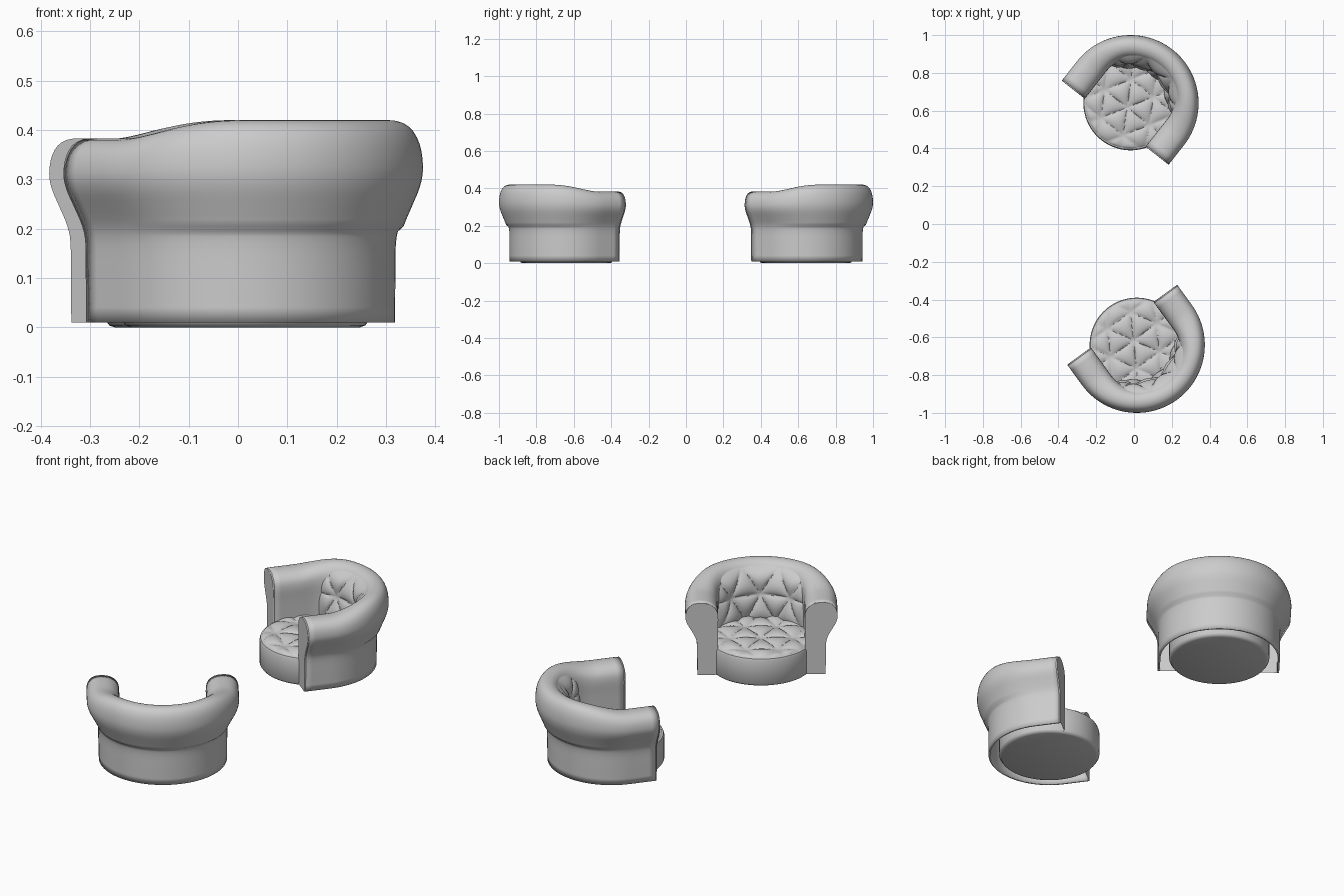
import bpy, bmesh, math
from mathutils import Vector

if "Cube" in bpy.data.objects:
    bpy.data.objects.remove(bpy.data.objects["Cube"])

ARM = 0.125          # how far the straight arms run forward of the centre
SEAT_R = 0.25
# arm roll section: (radius, height), outer foot -> over the top -> inner foot
SECTION = [(.303, .01), (.304, .10), (.305, .17), (.313, .205), (.334, .245), (.353, .28),
           (.360, .312), (.352, .350), (.328, .375), (.288, .383), (.245, .375), (.215, .350),
           (.205, .312), (.206, .25), (.206, .15), (.205, .01)]


def catmull(pts, n):
    """Smooth curve through the section points."""
    p = [Vector(q) for q in pts]
    p = [p[0] * 2 - p[1]] + p + [p[-1] * 2 - p[-2]]
    out = []
    for i in range(1, len(p) - 2):
        a, b, c, d = p[i - 1:i + 3]
        for k in range(n):
            t = k / n
            out.append(0.5 * (2 * b + (c - a) * t + (2 * a - 5 * b + 4 * c - d) * t * t
                              + (3 * b - a - 3 * c + d) * t ** 3))
    return out + [p[-2]]


def make_object(name, verts, faces):
    me = bpy.data.meshes.new(name)
    me.from_pydata(verts, [], faces)
    ob = bpy.data.objects.new(name, me)
    bpy.context.collection.objects.link(ob)
    return ob


def grid_object(name, rows, closed=False):
    """Skin a list of equally long vertex rows with quads."""
    n = len(rows[0])
    verts = [v for r in rows for v in r]
    faces = []
    for i in range(len(rows) - (0 if closed else 1)):
        k = (i + 1) % len(rows)
        faces += [(i * n + j, k * n + j, k * n + j + 1, i * n + j + 1) for j in range(n - 1)]
    return make_object(name, verts, faces)


def tuft(x, y, s):
    """Buttoned upholstery: puffed triangles between three families of creases."""
    h = s * math.sqrt(3) / 2
    f = 1.0
    for a in (90, 210, 330):
        a = math.radians(a)
        f *= abs(math.sin(math.pi * (x * math.cos(a) + y * math.sin(a)) / h))
    return min(1.0, f / 0.65) ** 0.4


def smooth(ob, angle=40):
    bpy.ops.object.select_all(action='DESELECT')
    ob.select_set(True)
    bpy.context.view_layer.objects.active = ob
    bpy.ops.object.shade_smooth_by_angle(angle=math.radians(angle))


profile = catmull(SECTION, 3)
parts = []

# wrap-around shell: straight arms joined by a half circle, rising at the back
stations = [(-90, ARM * (1 - i / 4)) for i in range(4)]
stations += [(-90 + 180 * i / 48, 0) for i in range(49)]
stations += [(90, ARM * i / 4) for i in range(1, 5)]
rows = []
for deg, fwd in stations:
    a = math.radians(deg)
    c = min(1, max(0, math.cos(a) * 1.25))
    rise = c * c * (3 - 2 * c)
    row = []
    for r, z in profile:
        r += 0.03 * rise * (0.36 - r) / 0.155 if z > 0.2 or r < 0.25 else 0
        z += 0.037 * rise * (max(0, z - 0.2) / 0.183) ** 2
        row.append((r * math.sin(a), -r * math.cos(a) + fwd, z))
    rows.append(row)
shell = grid_object("arm_and_back_shell", rows)
sol = shell.modifiers.new("thickness", 'SOLIDIFY')
sol.thickness, sol.offset = 0.01, -1
parts.append(shell)

# front panels with raised face, and piping round their edges
for side, name in ((-1, "left"), (1, "right")):
    bm = bmesh.new()
    f = bm.faces.new([bm.verts.new((side * r, ARM, z)) for r, z in profile])
    f.normal_update()
    if f.normal.y < 0:
        f.normal_flip()
    bmesh.ops.inset_region(bm, faces=[f], thickness=0.014, depth=0)
    bmesh.ops.inset_region(bm, faces=[f], thickness=0.003, depth=0.007)
    me = bpy.data.meshes.new(name + "_arm_panel")
    bm.to_mesh(me)
    bm.free()
    ob = bpy.data.objects.new(name + "_arm_panel", me)
    bpy.context.collection.objects.link(ob)
    parts.append(ob)

    cu = bpy.data.curves.new(name + "_arm_piping", 'CURVE')
    cu.dimensions, cu.bevel_depth, cu.bevel_resolution = '3D', 0.005, 2
    cu.use_fill_caps = True
    sp = cu.splines.new('POLY')
    sp.points.add(len(profile) - 1)
    mid = Vector((0.2535, 0.22))
    for p, q in zip(sp.points, profile):
        d = 0.005 if q.x < mid.x else -0.005
        p.co = (side * (q.x + d), ARM + 0.002, q.y - (0.005 if q.y > 0.33 else 0), 1)
    ob = bpy.data.objects.new(name + "_arm_piping", cu)
    bpy.context.collection.objects.link(ob)
    parts.append(ob)

# round seat base
base_prof = [(0, 0), (.232, 0), (.243, .004), (SEAT_R, .014), (SEAT_R, .132), (.246, .143), (.235, .148), (0, .148)]
N = 72
rows = [[(r * math.cos(2 * math.pi * i / N), r * math.sin(2 * math.pi * i / N), z) for r, z in base_prof]
        for i in range(N)]
parts.append(grid_object("seat_base", rows, closed=True))

# tufted seat cushion
rows = []
for i in range(121):
    a = 2 * math.pi * i / 120
    row = []
    for j in range(41):
        r = 0.243 * (1 - j / 40)
        x, y = r * math.cos(a), r * math.sin(a)
        e = math.sqrt(max(0, 1 - (r / 0.243) ** 8))
        row.append((x, y, 0.140 + e * (0.010 + 0.018 * tuft(x, y - 0.03, 0.15))))
    rows.append(row)
parts.append(grid_object("seat_cushion", rows))

# tufted back cushion following the inside of the shell
rows = []
for i in range(91):
    u = -1 + 2 * i / 90
    a = math.radians(68) * u
    row = []
    for j in range(51):
        v = 1 - j / 50
        z = 0.13 + v * (0.275 - 0.04 * u ** 4)
        e = (1 - abs(u) ** 8) * (1 - v ** 10)
        r = 0.203 + 0.035 * v * v - 0.022 * e * tuft(a * 0.21, z - 0.27, 0.15) + 0.028 * (1 - e)
        row.append((r * math.sin(a), -r * math.cos(a), z))
    rows.append(row)
parts.append(grid_object("back_cushion", rows))

for ob in parts:
    if ob.type == 'MESH':
        smooth(ob)

# place the pair of chairs
for ob in parts:
    twin = ob.copy()
    twin.name = ob.name + "_rear_chair"
    bpy.context.collection.objects.link(twin)
    twin.location = (-0.018, 0.64, 0)
    twin.rotation_euler.z = math.radians(141.8)
    ob.location = (0.015, -0.64, 0)
    ob.rotation_euler.z = math.radians(36)
